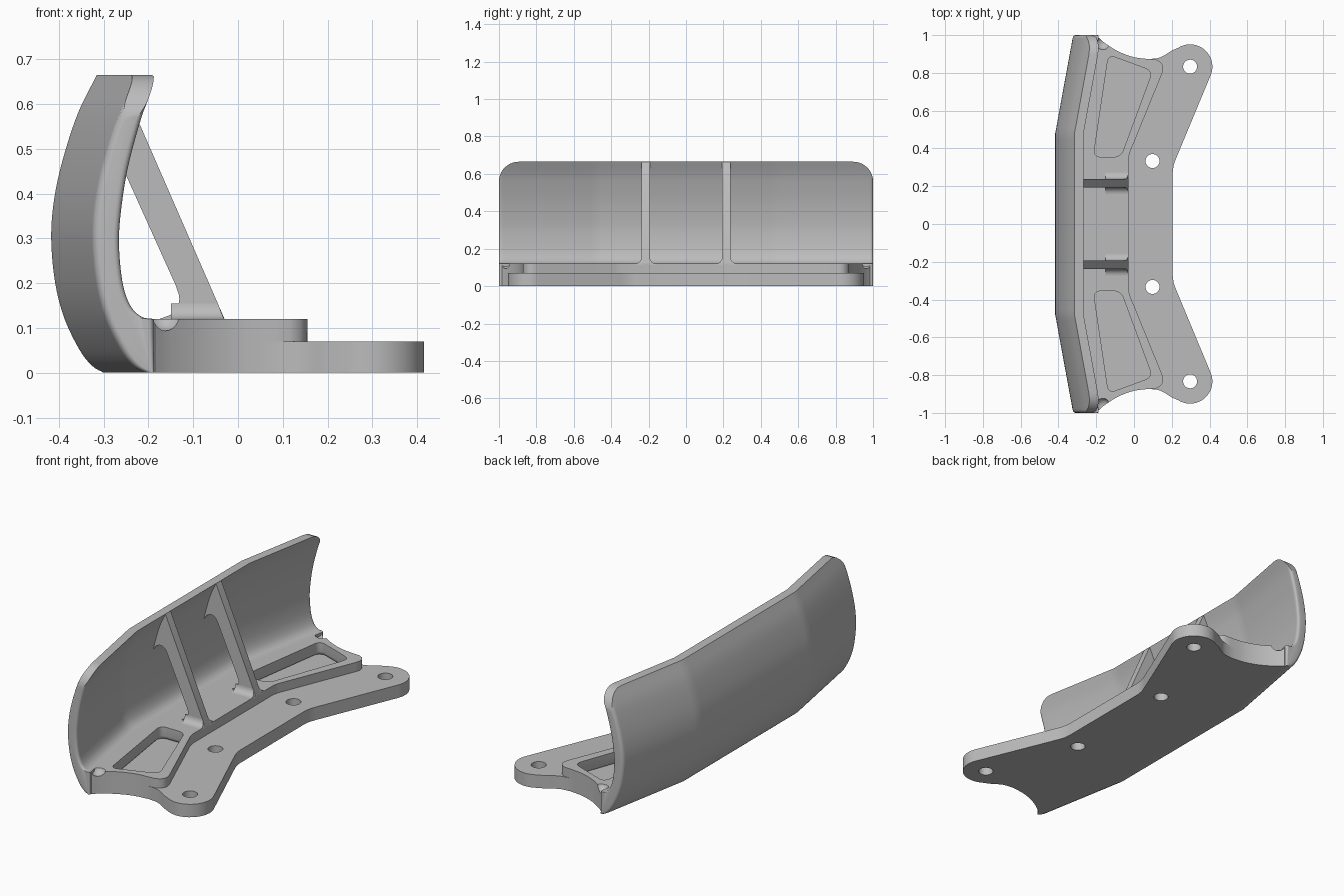
import bpy, bmesh, math
from mathutils import Vector

cube = bpy.data.objects.get("Cube")
if cube:
    bpy.data.objects.remove(cube, do_unlink=True)

grey = bpy.data.materials.new("plain_grey")
grey.use_nodes = True
grey.diffuse_color = (0.5, 0.5, 0.5, 1)
grey.node_tree.nodes["Principled BSDF"].inputs["Base Color"].default_value = (0.5, 0.5, 0.5, 1)


def finish(name, bm):
    bmesh.ops.recalc_face_normals(bm, faces=bm.faces)
    mesh = bpy.data.meshes.new(name)
    bm.to_mesh(mesh)
    bm.free()
    mesh.materials.append(grey)
    obj = bpy.data.objects.new(name, mesh)
    bpy.context.collection.objects.link(obj)
    return obj


def activate(obj):
    bpy.ops.object.select_all(action='DESELECT')
    obj.select_set(True)
    bpy.context.view_layer.objects.active = obj


def smooth(obj):
    activate(obj)
    bpy.ops.object.shade_smooth_by_angle(angle=math.radians(30))


def loft(rings):
    """Skin closed rings of equal length and cap both ends."""
    bm = bmesh.new()
    loops = [[bm.verts.new(p) for p in ring] for ring in rings]
    n = len(loops[0])
    for a, b in zip(loops, loops[1:]):
        for i in range(n):
            j = (i + 1) % n
            bm.faces.new((a[i], a[j], b[j], b[i]))
    bm.faces.new(loops[0])
    bm.faces.new(loops[-1])
    return bm


def slab(points, z0, z1):
    return loft([[(x, y, z) for x, y in points] for z in (z0, z1)])


def cut(obj, cutters):
    activate(obj)
    for c in cutters:
        mod = obj.modifiers.new("cut", 'BOOLEAN')
        mod.operation = 'DIFFERENCE'
        mod.solver = 'EXACT'
        mod.object = c
        bpy.ops.object.modifier_apply(modifier=mod.name)


def spline(points, steps=5):
    """Catmull-Rom curve through the points."""
    p = [Vector(q) for q in points]
    p = [2 * p[0] - p[1]] + p + [2 * p[-1] - p[-2]]
    out = []
    for a, b, c, d in zip(p, p[1:], p[2:], p[3:]):
        for k in range(steps):
            t = k / steps
            out.append(0.5 * (2 * b + (c - a) * t + (2 * a - 5 * b + 4 * c - d) * t * t
                              + (3 * b - a - 3 * c + d) * t ** 3))
    return out + [p[-2]]


def mirrored(half):
    """Complete an outline that is symmetric across y = 0."""
    return half + [(x, -y) for x, y in reversed(half)]


# Curved wall: profile lofted along y, swept forward past each bend
outer = spline([(-.30, 0), (-.325, .015), (-.353, .05), (-.387, .12), (-.408, .2), (-.417, .3),
                (-.41, .39), (-.39, .48), (-.357, .58), (-.315, .665)])
inner = spline([(-.28, .12), (-.308, .125), (-.333, .15), (-.35, .2), (-.358, .28), (-.355, .35),
                (-.34, .45), (-.314, .55), (-.295, .605), (-.267, .665)])


def clip(curve, top):
    """Shorten a curve to the given height, keeping its point count."""
    pts = []
    for p in curve:
        z = curve[0].y + (p.y - curve[0].y) * (top - curve[0].y) / (curve[-1].y - curve[0].y)
        for a, b in zip(curve, curve[1:]):
            if z <= b.y + 1e-6:
                break
        t = (z - a.y) / max(b.y - a.y, 1e-6)
        pts.append((a.x + (b.x - a.x) * min(max(t, 0), 1), z))
    return pts


def wall_ring(y, top, inset):
    shift = max(0, abs(y) - .48) * .095 / .52
    ring = [(x + shift + inset, y, z) for x, z in clip(outer, top)]
    ring += [(x + shift - inset, y, z) for x, z in reversed(clip(inner, top))]
    return ring + [(-.28 + shift - inset / 2, y, 0)]


rim, corner = .665, .105
stations = [(y, rim, 0) for y in (0, .2, .45, .48, .51, .7)]
for deg in (0, 15, 30, 45, 55, 63, 70, 77, 84, 90):
    a = math.radians(deg)
    y = 1 - corner + corner * math.sin(a)
    edge = max(0, y - .985)
    stations.append((y, rim - corner + corner * math.cos(a), .015 - math.sqrt(max(0, .015 ** 2 - edge ** 2))))
rings = [wall_ring(-y, t, e) for y, t, e in reversed(stations[1:])]
rings += [wall_ring(y, t, e) for y, t, e in stations]
smooth(finish("curved_wall", loft(rings)))

# Plate outlines, starting at the wall and working forward on the left half
back = [(-.29, .48), (-.20, .985)]
scallop = [tuple(p) for p in spline([(-.185, .985), (-.15, .955), (-.08, .912), (0, .883), (.08, .873)], 3)]
flare = [tuple(p) for p in spline([(.08, .873), (.14, .882), (.2, .918)], 3)][1:]
boss, boss_r = (.297, .833), .118
ear = [(boss[0] + boss_r * math.cos(math.radians(d)), boss[1] + boss_r * math.sin(math.radians(d)))
       for d in range(122, -24, -8)]
waist = [(.222, .345), (.21, .312), (.205, .275)]
base = finish("base_plate", slab(mirrored(back + scallop + flare + ear + waist), 0, .07))
step = [(.115, .871), (.138, .86), (.152, .84), (.155, .82), (.148, .795), (-.022, .378), (-.03, .345)]
deck = finish("raised_deck", slab(mirrored(back + scallop + step), .06, .12))


# Cutters: tapered pockets, bolt holes and small end scoops
def pocket(side):
    pts = [(-.215, .355), (-.07, .355), (.098, .81), (-.135, .895)]
    bm = slab([(x, y * side) for x, y in pts], .05, .2)
    upright = [e for e in bm.edges if abs(e.verts[0].co.z - e.verts[1].co.z) > .1]
    bmesh.ops.bevel(bm, geom=upright, offset=.035, segments=5, profile=.5, affect='EDGES')
    floor = [e for e in bm.edges if all(v.co.z < .051 for v in e.verts)]
    bmesh.ops.bevel(bm, geom=floor, offset=.02, segments=4, profile=.5, affect='EDGES')
    return finish("pocket_cutter", bm)


def hole(x, y):
    turn = [math.tau * i / 32 for i in range(32)]
    return finish("hole_cutter", slab([(x + .037 * math.cos(a), y + .037 * math.sin(a)) for a in turn], -.1, .2))


def scoop(side):
    bm = bmesh.new()
    bmesh.ops.create_uvsphere(bm, u_segments=20, v_segments=12, radius=.04)
    bmesh.ops.translate(bm, verts=bm.verts, vec=(-.165, .96 * side, .133))
    return finish("scoop_cutter", bm)


pockets = [pocket(s) for s in (1, -1)]
holes = [hole(x, y * s) for x, y in (boss, (.098, .333)) for s in (1, -1)]
scoops = [scoop(s) for s in (1, -1)]
cut(base, pockets + holes)
cut(deck, pockets + scoops)
for c in pockets + holes + scoops:
    bpy.data.objects.remove(c, do_unlink=True)
smooth(base)
smooth(deck)

# Slanted ribs with a rounded opening, and small fillets at their feet
opening = [tuple(p) for p in spline([(-.345, .44), (-.325, .475), (-.295, .488), (-.268, .475), (-.245, .43)], 4)]
heel = [tuple(p) for p in spline([(-.139, .195), (-.131, .165), (-.142, .135), (-.175, .12)], 4)]
rib = [(-.03, .12), (-.267, .664), (-.31, .655), (-.36, .52), (-.37, .44)] + opening + heel + [(-.175, .11), (-.03, .11)]
half, r = .0225, .035
for side, label in ((1, "left"), (-1, "right")):
    mid = .216 * side
    smooth(finish(label + "_rib", loft([[(x, mid + d, z) for x, z in rib] for d in (-half, half)])))
    for d, place in ((1, "outer"), (-1, "inner")):
        arc = [(r - r * math.sin(a), r - r * math.cos(a)) for a in (math.pi / 2 * i / 6 for i in range(7))]
        section = [(-.005, -.005), (r, -.005)] + arc + [(-.005, r)]
        foot = [[(x - lean * h * .43, mid + side * d * (half + w), .12 + h) for w, h in section]
                for x, lean in ((-.15, 0), (-.031, 1))]
        smooth(finish(label + "_rib_" + place + "_fillet", loft(foot)))
